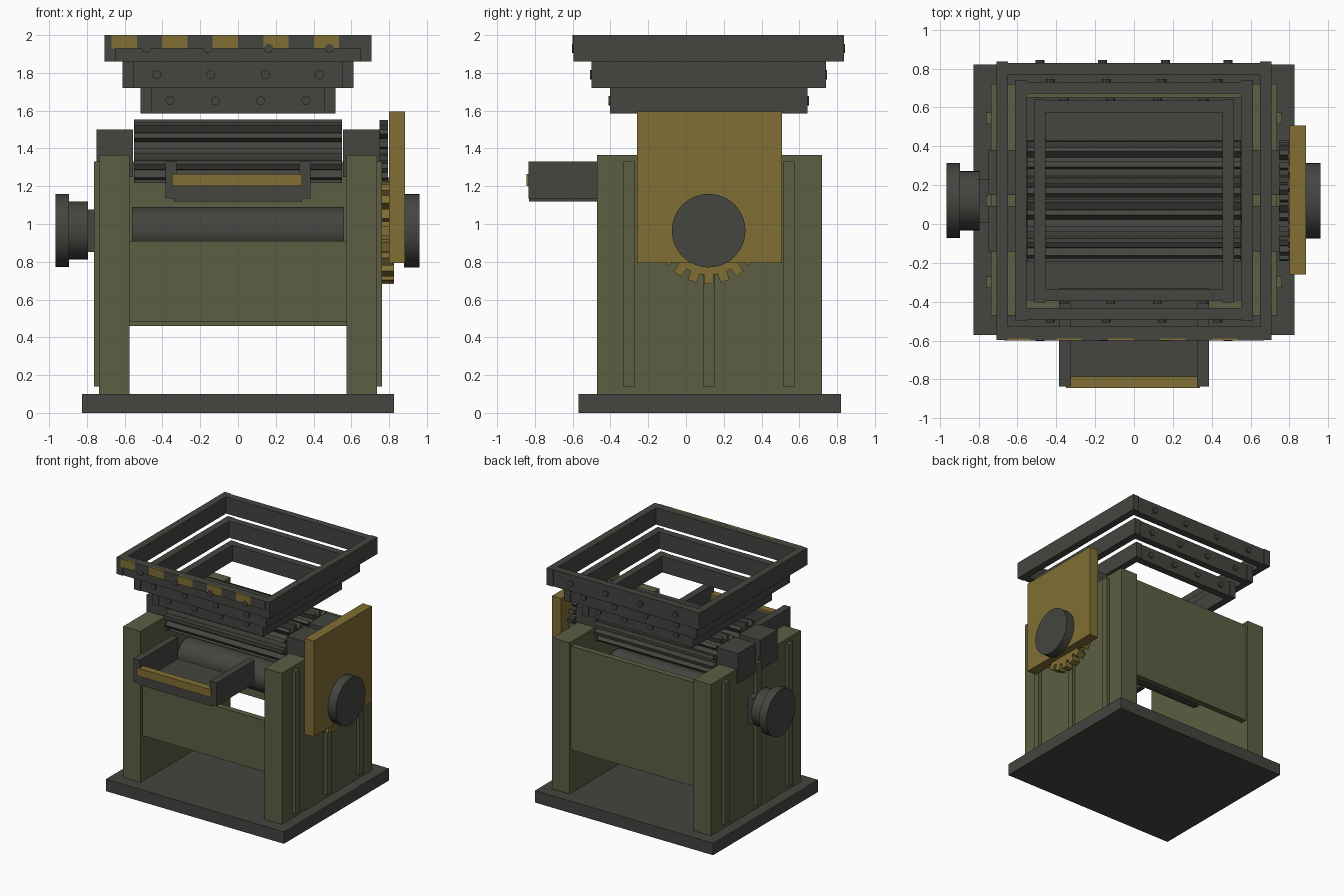
import bpy, bmesh, math
from mathutils import Matrix, Vector

cube = bpy.data.objects.get("Cube")
if cube:
    bpy.data.objects.remove(cube, do_unlink=True)


def material(name, rgb):
    m = bpy.data.materials.new(name)
    m.use_nodes = True
    m.diffuse_color = (*rgb, 1)
    m.node_tree.nodes["Principled BSDF"].inputs["Base Color"].default_value = (*rgb, 1)
    return m


OLIVE = material("olive_paint", (0.108, 0.112, 0.056))
DARK = material("dark_steel", (0.058, 0.058, 0.051))
GOLD = material("ochre_paint", (0.216, 0.156, 0.034))

MID = 0.12        # y of the machine's centre line
SHAFT_Z = 0.965   # height of the drive shaft
ROLL_Z = 1.385    # height of the crushing rolls


def finish(name, bm, mat, smooth=False):
    mesh = bpy.data.meshes.new(name)
    bm.to_mesh(mesh)
    bm.free()
    mesh.materials.append(mat)
    ob = bpy.data.objects.new(name, mesh)
    bpy.context.collection.objects.link(ob)
    if smooth:
        bpy.ops.object.select_all(action='DESELECT')
        ob.select_set(True)
        bpy.context.view_layer.objects.active = ob
        bpy.ops.object.shade_smooth_by_angle(angle=math.radians(35))
    return ob


def add_box(bm, x, y, z, spin=None):
    """Box from (low, high) ranges, optionally moved by a matrix."""
    size = [b - a for a, b in (x, y, z)]
    centre = Vector([(a + b) / 2 for a, b in (x, y, z)])
    mat = Matrix.Translation(centre) @ Matrix.Diagonal((*size, 1))
    bmesh.ops.create_cube(bm, size=1, matrix=spin @ mat if spin else mat)


def add_rod(bm, axis, x, y, z, radius, length, sides=32):
    """Cylinder centred on a point, along the X or Y axis."""
    turn = Matrix.Rotation(math.pi / 2, 4, 'Y' if axis == 'X' else 'X')
    bmesh.ops.create_cone(bm, cap_ends=True, segments=sides, radius1=radius,
                          radius2=radius, depth=length,
                          matrix=Matrix.Translation((x, y, z)) @ turn)


def box(name, x, y, z, mat):
    bm = bmesh.new()
    add_box(bm, x, y, z)
    return finish(name, bm, mat)


def rod(name, x, y, z, radius, mat, sides=32):
    bm = bmesh.new()
    add_rod(bm, 'X', sum(x) / 2, y, z, radius, x[1] - x[0], sides)
    return finish(name, bm, mat, True)


def toothed(name, x, y, z, core, tip, count, width, mat, phase=0.0):
    """Cylinder along X with evenly spaced straight teeth."""
    bm = bmesh.new()
    add_rod(bm, 'X', sum(x) / 2, y, z, core, x[1] - x[0])
    for i in range(count):
        spin = Matrix.Translation((0, y, z)) @ Matrix.Rotation(
            math.tau * (i + phase) / count, 4, 'X')
        add_box(bm, x, (-width / 2, width / 2), (core * 0.9, tip), spin)
    return finish(name, bm, mat, True)


def side_range(s, a, b):
    return (min(s * a, s * b), max(s * a, s * b))


# Base and body panels
box("base_plate", (-0.825, 0.825), (-0.57, 0.82), (0, 0.1), DARK)
box("front_panel", (-0.58, 0.58), (-0.44, -0.39), (0.48, 0.91), OLIVE)
box("back_panel", (-0.58, 0.58), (0.65, 0.70), (0.46, 1.33), OLIVE)

# Side walls with ribs and roll bearings
for s, side in ((1, "left"), (-1, "right")):
    box(side + "_wall", side_range(s, 0.575, 0.735), (-0.47, 0.72), (0.1, 1.365), OLIVE)
    for i, y in enumerate((-0.3, MID, 0.545)):
        box(f"{side}_rib_{i + 1}", side_range(s, 0.73, 0.762),
            (y - 0.03, y + 0.03), (0.14, 1.33), OLIVE)
    for y, place in ((MID - 0.145, "front"), (MID + 0.145, "back")):
        box(f"{side}_{place}_bearing", side_range(s, 0.555, 0.75),
            (y - 0.117, y + 0.117), (1.25, 1.5), DARK)

# Crushing rolls, their gears and the lower roller
for y, place, phase in ((MID - 0.145, "front", 0), (MID + 0.145, "back", 0.5)):
    toothed(place + "_crushing_roll", (-0.55, 0.55), y, ROLL_Z,
            0.125, 0.168, 12, 0.03, DARK, phase)
    toothed(place + "_roll_gear", (0.75, 0.795), y, ROLL_Z,
            0.125, 0.165, 14, 0.03, DARK, phase)
rod("lower_roller", (-0.56, 0.56), MID, SHAFT_Z, 0.125, DARK)

# Drive on the left: gear, guard and hub
toothed("drive_gear", (0.757, 0.825), MID, SHAFT_Z, 0.235, 0.282, 20, 0.05, GOLD)
box("gear_guard", (0.8, 0.885), (-0.26, 0.508), (0.793, 1.595), GOLD)
rod("left_hub", (0.88, 0.96), MID, SHAFT_Z, 0.195, DARK)

# Stepped pulley on the right
box("pulley_mount", (-0.8, -0.73), (MID - 0.112, MID + 0.112),
    (SHAFT_Z - 0.112, SHAFT_Z + 0.112), DARK)
rod("pulley_step", (-0.9, -0.795), MID, SHAFT_Z, 0.153, DARK)
rod("pulley_rim", (-0.965, -0.895), MID, SHAFT_Z, 0.193, DARK)

# Front tray with a painted lip
box("tray_floor", (-0.34, 0.34), (-0.83, -0.33), (1.12, 1.15), DARK)
box("tray_front", (-0.34, 0.34), (-0.83, -0.785), (1.12, 1.25), DARK)
box("tray_lip", (-0.35, 0.34), (-0.845, -0.785), (1.2, 1.265), GOLD)
for s, side in ((1, "left"), (-1, "right")):
    box(side + "_tray_wall", side_range(s, 0.325, 0.385), (-0.835, -0.33), (1.135, 1.33), DARK)

# Hopper: three stepped frames with rivets front and back
frames = (("lower", 0.515, 0.515, 1.585, 1.72, 0.24),
          ("middle", 0.612, 0.612, 1.72, 1.86, 0.288),
          ("upper", 0.708, 0.708, 1.86, 2.0, 0.323))
for name, hx, hy, z0, z1, pitch in frames:
    bm = bmesh.new()
    for s in (1, -1):
        add_box(bm, side_range(s, hx - 0.06, hx), (MID - hy - 0.008, MID + hy + 0.008), (z0, z1))
        wall = side_range(s, hy - 0.06, hy)
        add_box(bm, (-hx + 0.05, hx - 0.05), (MID + wall[0], MID + wall[1]), (z0, z1))
    finish(name + "_hopper_frame", bm, DARK)
    bm = bmesh.new()
    for s in (1, -1):
        for i in range(4):
            add_rod(bm, 'Y', (i - 1.5) * pitch, MID + s * hy, (z0 + z1) / 2, 0.024, 0.03, 10)
    finish(name + "_hopper_rivets", bm, DARK, True)

# Warning bar along the hopper's front rim
STEP = 0.134
for i in range(10):
    x = -0.67 + i * STEP
    box(f"warning_bar_{i + 1}", (x, x + STEP), (-0.6, -0.58), (1.93, 2.0),
        DARK if i % 2 else GOLD)
